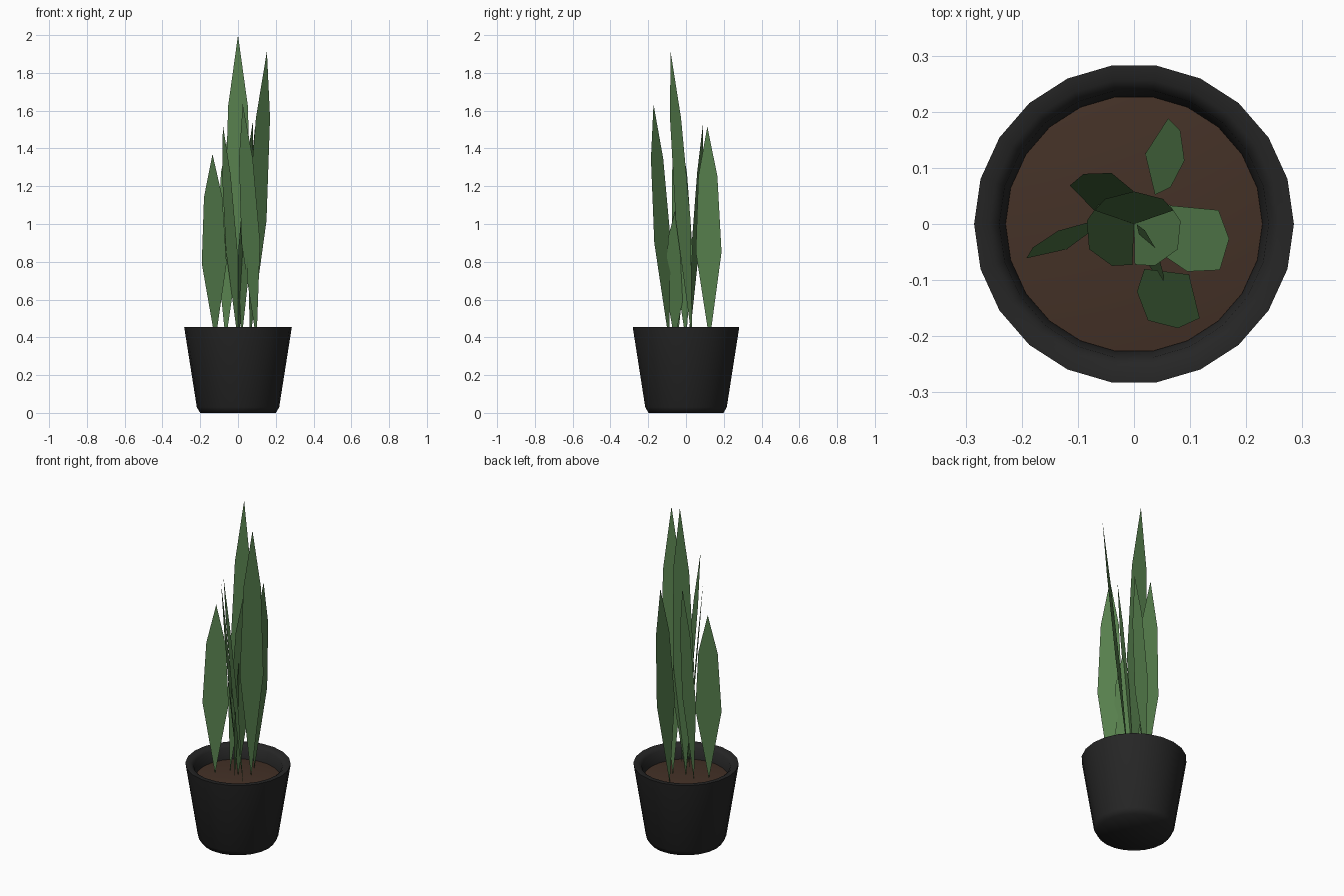
import bpy
import bmesh
from math import cos, sin, pi, radians
from mathutils import Vector

cube = bpy.data.objects.get("Cube")
if cube:
    bpy.data.objects.remove(cube, do_unlink=True)

SIDES = 22


def make_material(name, rgb, roughness):
    mat = bpy.data.materials.new(name)
    mat.use_nodes = True
    mat.diffuse_color = (*rgb, 1)
    bsdf = mat.node_tree.nodes["Principled BSDF"]
    bsdf.inputs["Base Color"].default_value = (*rgb, 1)
    bsdf.inputs["Roughness"].default_value = roughness
    return mat


def finish(bm, name, mat):
    mesh = bpy.data.meshes.new(name)
    bm.to_mesh(mesh)
    bm.free()
    mesh.materials.append(mat)
    obj = bpy.data.objects.new(name, mesh)
    bpy.context.collection.objects.link(obj)
    return obj


def lathe(name, profile, mat, angle):
    """Turn a (radius, height) profile around z; radius 0 becomes a pole."""
    bm = bmesh.new()
    rings = []
    for r, z in profile:
        if r == 0:
            rings.append([bm.verts.new((0, 0, z))] * SIDES)
        else:
            turns = [2 * pi * i / SIDES for i in range(SIDES)]
            rings.append([bm.verts.new((r * cos(t), r * sin(t), z)) for t in turns])
    for low, high in zip(rings, rings[1:]):
        for i in range(SIDES):
            j = (i + 1) % SIDES
            corners = dict.fromkeys((low[i], low[j], high[j], high[i]))
            bm.faces.new(list(corners))
    obj = finish(bm, name, mat)
    bpy.ops.object.select_all(action='DESELECT')
    obj.select_set(True)
    bpy.context.view_layer.objects.active = obj
    bpy.ops.object.shade_smooth_by_angle(angle=radians(angle))


def leaf(name, base, tip, half_width, mat):
    """Flat six-cornered blade leaning from base to tip, widest below the middle."""
    base, tip = Vector((*base, 0.38)), Vector(tip)
    lean = tip - base
    across = Vector((-lean.y, lean.x, 0)).normalized() * half_width
    wide, upper = base.lerp(tip, 0.415), base.lerp(tip, 0.77)
    outline = [base, wide - across, upper - across * 0.74,
               tip, upper + across * 0.74, wide + across]
    bm = bmesh.new()
    bm.faces.new([bm.verts.new(p) for p in outline])
    finish(bm, name, mat)


black = make_material("pot black", (0.019, 0.019, 0.019), 0.6)
brown = make_material("soil brown", (0.058, 0.031, 0.02), 0.9)
green = make_material("leaf green", (0.095, 0.215, 0.075), 0.7)

# Tapered pot with a chamfered foot and a hollow rim
lathe("pot", [(0, 0), (0.2, 0), (0.218, 0.03), (0.285, 0.455),
              (0.258, 0.455), (0.24, 0.44), (0.229, 0.37)], black, 60)

# Gently mounded soil
lathe("soil", [(0.229, 0.375), (0.15, 0.386), (0, 0.39)], brown, 60)

# Upright leaves: base, tip, half width
leaf("tall_leaf", (0, 0), (0, 0.058, 2.0), 0.07, green)
leaf("centre_right_leaf", (0, 0), (-0.08, -0.045, 1.525), 0.062, green)
leaf("centre_left_leaf", (0, 0), (0.078, -0.045, 1.54), 0.062, green)
leaf("left_leaf", (0.063, 0.033), (0.153, -0.082, 1.915), 0.064, green)
leaf("front_leaf", (0.098, -0.09), (0.025, -0.172, 1.635), 0.066, green)
leaf("back_leaf", (0.02, 0.125), (0.09, 0.113, 1.515), 0.069, green)
leaf("right_leaf", (-0.12, -0.045), (-0.135, -0.012, 1.37), 0.072, green)
leaf("back_right_leaf", (-0.065, 0.018), (-0.04, 0.091, 1.54), 0.063, green)
leaf("short_leaf", (0.018, -0.06), (0.042, -0.05, 1.1), 0.06, green)
